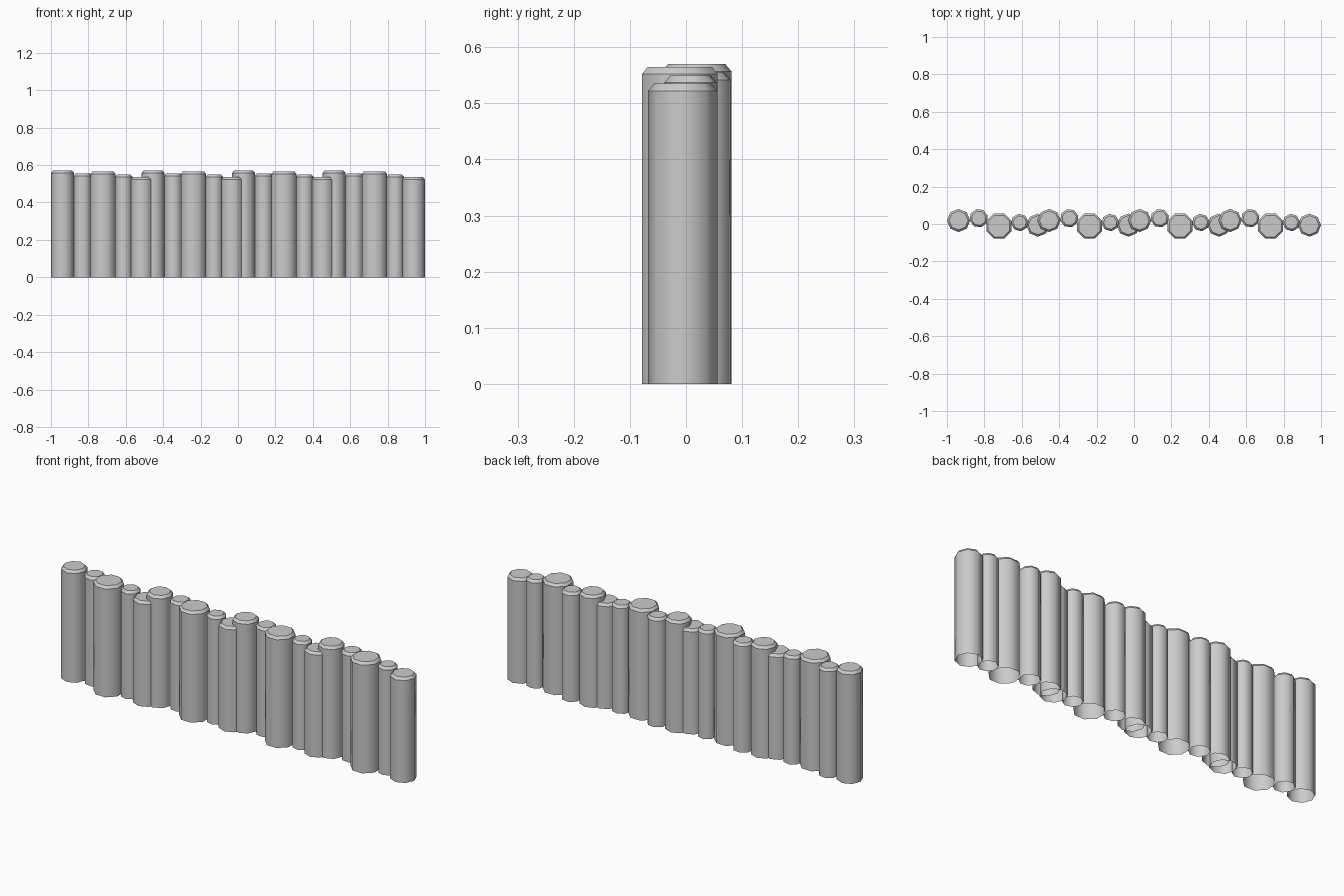
import bpy, bmesh
from math import pi, cos, sin, radians

if "Cube" in bpy.data.objects:
    bpy.data.objects.remove(bpy.data.objects["Cube"])

PERIOD = 0.484
SIDES = 8
# x, y, radius, height, rotation in degrees for the five logs of one section
LOGS = [
    (-0.938, 0.019, 0.062, 0.57, 0),
    (-0.830, 0.031, 0.050, 0.555, 15),
    (-0.722, -0.011, 0.073, 0.565, 22.5),
    (-0.611, 0.008, 0.047, 0.55, 8),
    (-0.514, -0.006, 0.062, 0.535, 0),
]


def log(name, x, y, r, h, rot):
    """Upright log with a chamfered top and an open base."""
    bm = bmesh.new()
    rings = []
    for rad, z in ((r, 0), (r, h - 0.013), (r - 0.011, h)):
        rings.append([bm.verts.new((rad * cos(2 * pi * i / SIDES + radians(rot)),
                                    rad * sin(2 * pi * i / SIDES + radians(rot)), z))
                      for i in range(SIDES)])
    for lo, hi in zip(rings, rings[1:]):
        for i in range(SIDES):
            j = (i + 1) % SIDES
            bm.faces.new((lo[i], lo[j], hi[j], hi[i])).smooth = True
    bm.faces.new(rings[-1])
    # keep the chamfer edges crisp, the trunk smooth
    for e in bm.edges:
        if len(e.link_faces) == 2 and e.calc_face_angle() < radians(50):
            e.smooth = abs(e.verts[0].co.z - e.verts[1].co.z) > 1e-4
    me = bpy.data.meshes.new(name)
    bm.to_mesh(me)
    bm.free()
    ob = bpy.data.objects.new(name, me)
    ob.location = (x, y, 0)
    bpy.context.collection.objects.link(ob)


# four identical wall sections
for s in range(4):
    for k, (x, y, r, h, rot) in enumerate(LOGS):
        log(f"wall_{s + 1}_log_{k + 1}", x + s * PERIOD, y, r, h, rot)
